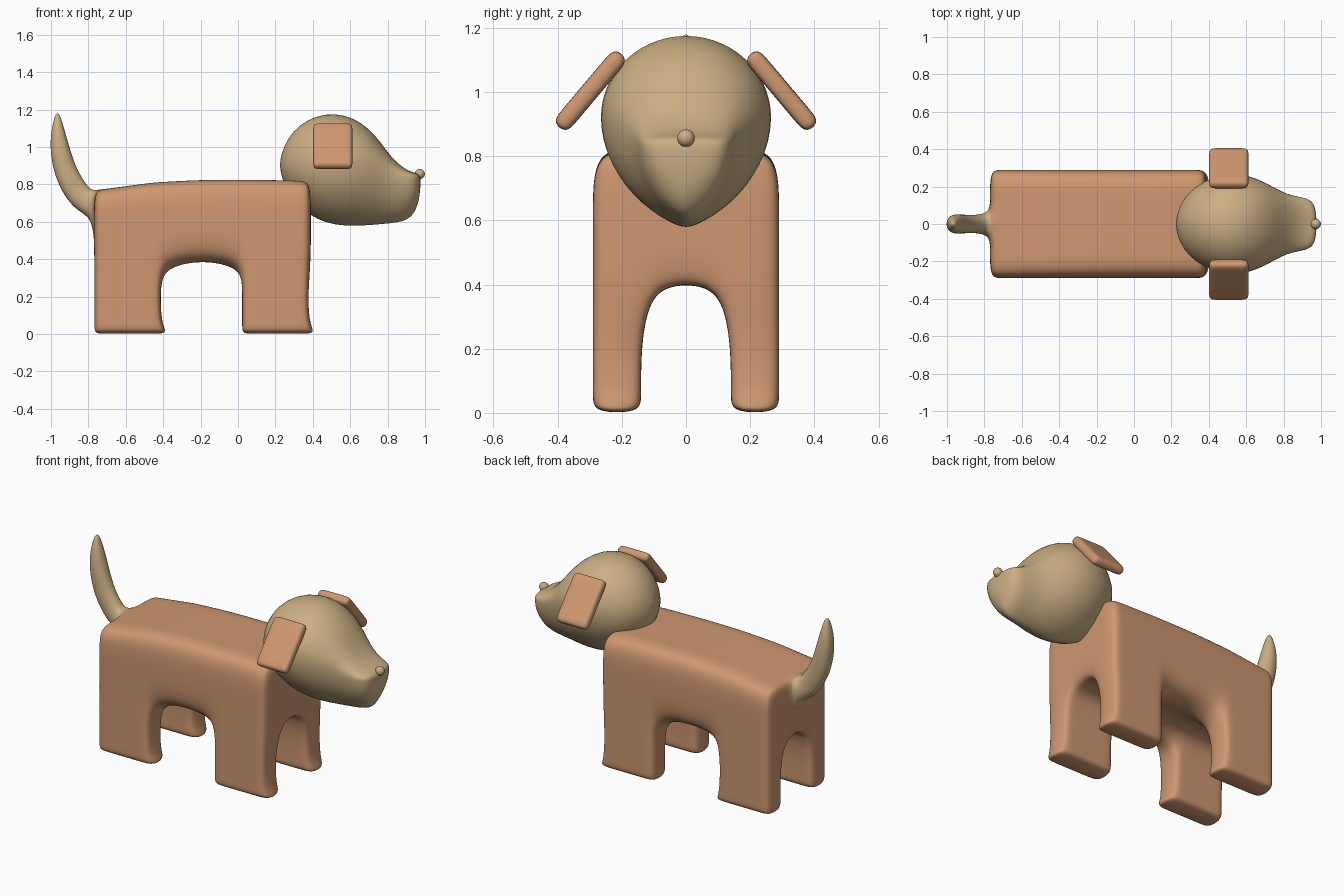
import bpy, bmesh, math
from mathutils import Matrix

cube = bpy.data.objects.get("Cube")
if cube:
    bpy.data.objects.remove(cube, do_unlink=True)


def material(name, rgb):
    m = bpy.data.materials.new(name)
    m.use_nodes = True
    m.diffuse_color = (*rgb, 1)
    bsdf = m.node_tree.nodes["Principled BSDF"]
    bsdf.inputs["Base Color"].default_value = (*rgb, 1)
    bsdf.inputs["Roughness"].default_value = 0.7
    return m


BROWN = material("warm_brown", (0.62, 0.31, 0.165))
TAN = material("pale_tan", (0.60, 0.43, 0.23))


def finish(bm, name, mats, levels):
    """Turn a bmesh cage into a smooth subdivided object."""
    bmesh.ops.recalc_face_normals(bm, faces=bm.faces)
    for f in bm.faces:
        f.smooth = True
    mesh = bpy.data.meshes.new(name)
    bm.to_mesh(mesh)
    bm.free()
    for m in mats:
        mesh.materials.append(m)
    ob = bpy.data.objects.new(name, mesh)
    bpy.context.collection.objects.link(ob)
    if levels:
        sub = ob.modifiers.new("smooth", "SUBSURF")
        sub.levels = sub.render_levels = levels
    return ob


def cell_cage(xs, ys, zs, filled=lambda x, y, z: True, move=lambda x, y, z: (x, y, z)):
    """Skin the filled cells of an uneven grid with quads; move() adjusts the corners."""
    bm = bmesh.new()
    lines, verts = (xs, ys, zs), {}
    counts = [len(l) - 1 for l in lines]

    def solid(c):
        if any(not 0 <= c[a] < counts[a] for a in range(3)):
            return False
        return filled(*[(lines[a][c[a]] + lines[a][c[a] + 1]) / 2 for a in range(3)])

    def vert(k):
        if k not in verts:
            verts[k] = bm.verts.new(move(*[lines[a][k[a]] for a in range(3)]))
        return verts[k]

    for i in range(counts[0]):
        for j in range(counts[1]):
            for k in range(counts[2]):
                cell = (i, j, k)
                if not solid(cell):
                    continue
                for a in range(3):
                    b, c = (a + 1) % 3, (a + 2) % 3
                    for side in (0, 1):
                        n = list(cell)
                        n[a] += 1 if side else -1
                        if solid(n):
                            continue
                        quad = []
                        for db, dc in ((0, 0), (1, 0), (1, 1), (0, 1)):
                            p = list(cell)
                            p[a] += side
                            p[b] += db
                            p[c] += dc
                            quad.append(vert(tuple(p)))
                        bm.faces.new(quad)
    return bm


# Body with four legs
BACK, HIP, KNEE, MID, ELBOW, CHEST, FRONT = -0.77, -0.71, -0.40, -0.19, 0.02, 0.33, 0.39
XS = [BACK, HIP, -0.46, KNEE, MID, ELBOW, 0.08, CHEST, FRONT]
YS = [-0.29, -0.14, -0.07, 0.07, 0.14, 0.29]
ZS = [0, 0.05, 0.2, 0.4, 0.62, 0.82]


def body_filled(x, y, z):
    return z > 0.4 or (abs(y) > 0.14 and not KNEE < x < ELBOW)


def body_shape(x, y, z):
    nx, ny, nz = x, y, z
    if z == 0.82:      # back slopes down to the tail
        nz = {BACK: 0.77, HIP: 0.775, -0.46: 0.81, KNEE: 0.813, CHEST: 0.82, FRONT: 0.815}.get(x, 0.825)
    if x in (KNEE, FRONT):  # toes and ankles
        nx += {0: 0.03, 0.05: -0.005, 0.2: -0.015}.get(z, 0)
    if z == 0.4 and abs(y) == 0.14 and x != MID:  # rounded crotch
        nz, ny = 0.33, y * 0.86
    return nx, ny, nz


body = cell_cage(XS, YS, ZS, body_filled, body_shape)

# Tail grown out of the top middle face of the rump
# (lower x, lower z, upper x, upper z, half width)
TAIL = [(-0.88, 0.655, -0.80, 0.79, 0.05), (-0.98, 0.81, -0.862, 0.89, 0.055),
        (-1.013, 0.99, -0.90, 1.01, 0.058), (-0.998, 1.11, -0.93, 1.11, 0.04),
        (-0.975, 1.185, -0.955, 1.185, 0.012)]
tip = min(body.faces, key=lambda f: (f.calc_center_median().x + 0.77) ** 2
          + f.calc_center_median().y ** 2 + (f.calc_center_median().z - 0.695) ** 2)
for lx, lz, ux, uz, w in TAIL:
    old = set(body.faces)
    mid_z = tip.calc_center_median().z
    mid_x = tip.calc_center_median().x
    # direction from the lower to the upper edge tells the corners apart
    up = {v: None for v in tip.verts}
    tip = bmesh.ops.extrude_discrete_faces(body, faces=[tip])["faces"][0]
    for v in tip.verts:
        upper = (v.co.x - mid_x) + (v.co.z - mid_z) > 0
        v.co = (ux if upper else lx, math.copysign(w, v.co.y), uz if upper else lz)
    for f in body.faces:
        if f not in old:
            f.material_index = 1
finish(body, "body_with_tail", [BROWN, TAN], 3)

# Head: egg sections along x (x, top, bottom, half width, widest z, upper roundness)
HEAD = [(0.232, 0.965, 0.84, 0.062, 0.905, 1), (0.265, 1.048, 0.757, 0.14, 0.905, 1),
        (0.33, 1.122, 0.675, 0.205, 0.91, 1), (0.42, 1.17, 0.61, 0.253, 0.92, 1),
        (0.52, 1.183, 0.58, 0.273, 0.92, 1), (0.62, 1.157, 0.575, 0.26, 0.915, 1),
        (0.70, 1.10, 0.58, 0.225, 0.90, 1), (0.76, 1.03, 0.585, 0.19, 0.88, 0.95),
        (0.82, 0.945, 0.591, 0.16, 0.85, 0.85), (0.88, 0.89, 0.60, 0.147, 0.83, 0.7),
        (0.925, 0.868, 0.622, 0.138, 0.83, 0.65), (0.952, 0.861, 0.665, 0.12, 0.825, 0.65),
        (0.967, 0.853, 0.715, 0.095, 0.82, 0.7), (0.974, 0.84, 0.77, 0.05, 0.815, 0.9)]
SIDES = 28
head = bmesh.new()
rings = []
for x, top, bottom, w, zm, e in HEAD:
    ring = []
    for i in range(SIDES):
        t = 2 * math.pi * i / SIDES
        c, s = math.cos(t), math.sin(t)
        power = e if s >= 0 else 1.4
        y = math.copysign(w * abs(c) ** power, c)
        z = zm + ((top - zm) * s ** e if s >= 0 else (zm - bottom) * s)
        ring.append(head.verts.new((x, y, z)))
    rings.append(ring)
for a, b in zip(rings, rings[1:]):
    for i in range(SIDES):
        j = (i + 1) % SIDES
        head.faces.new((a[i], a[j], b[j], b[i]))
for ring, pole in ((rings[0], (0.223, 0, 0.905)), (rings[-1], (0.976, 0, 0.812))):
    p = head.verts.new(pole)
    for i in range(SIDES):
        head.faces.new((ring[i], ring[(i + 1) % SIDES], p))
finish(head, "head", [TAN], 1)

# Floppy ears
for name, side in (("left_ear", 1), ("right_ear", -1)):
    ear = cell_cage([-0.107, -0.065, 0.065, 0.107], [-0.029, 0.029], [-0.152, -0.1, 0.1, 0.152])
    place = Matrix.Translation((0.507, side * 0.298, 1.004)) @ Matrix.Rotation(side * 0.70, 4, "X")
    bmesh.ops.transform(ear, matrix=place, verts=ear.verts)
    finish(ear, name, [BROWN], 3)

# Nose
nose = bmesh.new()
bmesh.ops.create_uvsphere(nose, u_segments=24, v_segments=14, radius=0.027,
                          matrix=Matrix.Translation((0.972, 0, 0.856)))
finish(nose, "nose", [TAN], 0)
